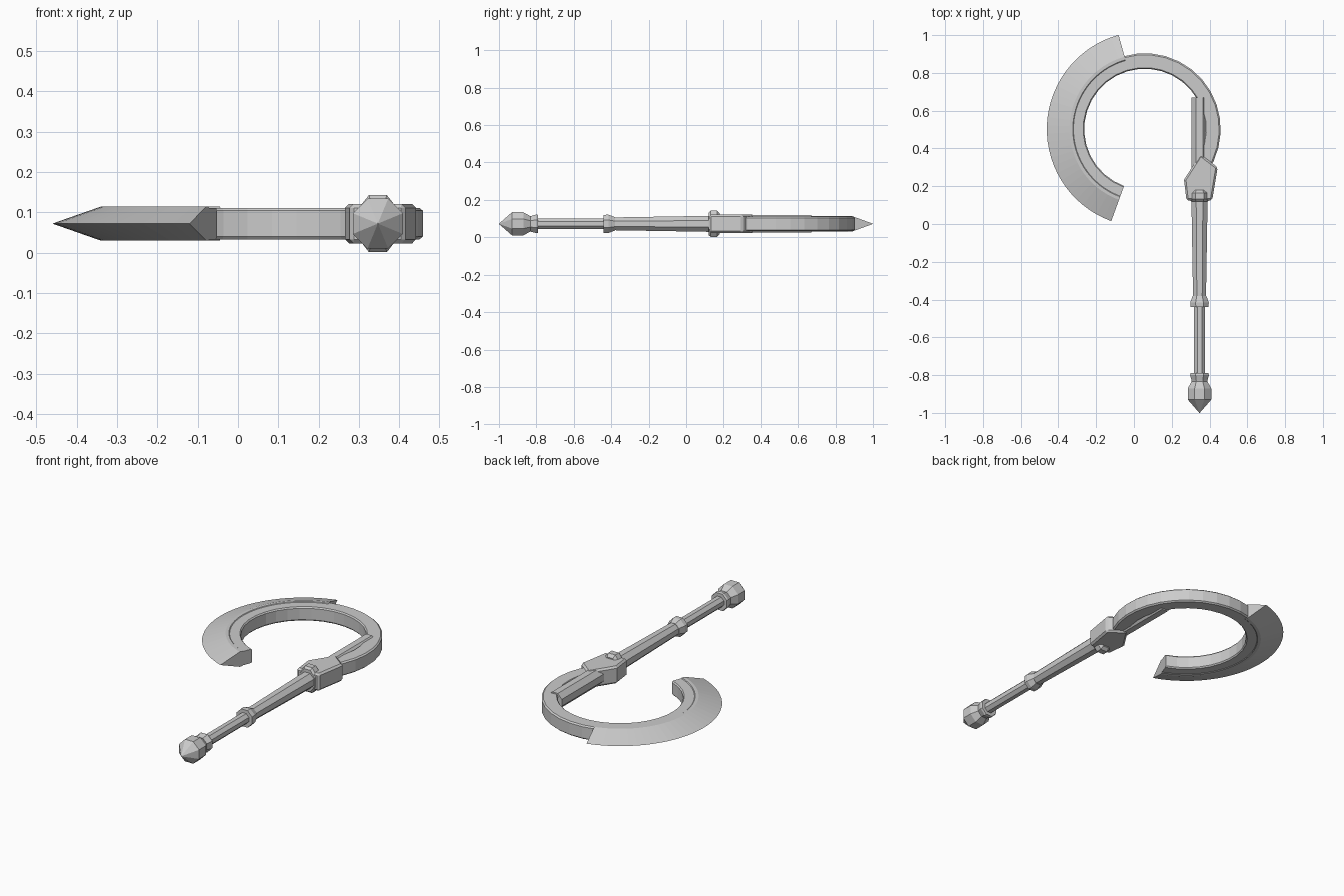
import bpy
import bmesh
from math import cos, sin, pi, radians

if "Cube" in bpy.data.objects:
    bpy.data.objects.remove(bpy.data.objects["Cube"])

AXIS_X, MID_Z = 0.347, 0.072      # handle axis and mid-plane
RING_X, RING_Y = 0.057, 0.502     # centre of the hook

steel = bpy.data.materials.new("grey steel")
steel.use_nodes = True
GREY = (0.6, 0.6, 0.6, 1)
steel.diffuse_color = GREY
steel.node_tree.nodes["Principled BSDF"].inputs["Base Color"].default_value = GREY


def loft(name, sections, bevel=0):
    """Skin a list of equal-sized closed sections and cap both ends."""
    bm = bmesh.new()
    rows = [[bm.verts.new(p) for p in s] for s in sections]
    n = len(rows[0])
    for a, b in zip(rows, rows[1:]):
        for i in range(n):
            j = (i + 1) % n
            bm.faces.new((a[i], a[j], b[j], b[i]))
    bm.faces.new(rows[0])
    bm.faces.new(rows[-1])
    bmesh.ops.remove_doubles(bm, verts=bm.verts, dist=0.0001)
    bmesh.ops.recalc_face_normals(bm, faces=bm.faces)
    mesh = bpy.data.meshes.new(name)
    bm.to_mesh(mesh)
    bm.free()
    mesh.materials.append(steel)
    obj = bpy.data.objects.new(name, mesh)
    bpy.context.collection.objects.link(obj)
    if bevel:
        mod = obj.modifiers.new("edge_bevel", "BEVEL")
        mod.width = bevel
        mod.segments = 1
        mod.limit_method = "ANGLE"
        mod.angle_limit = radians(40)
    return obj


def turned(name, profile, squash=1):
    """Eight-sided part along the handle from (y, half width) pairs."""
    sections = []
    for y, r in profile:
        rad = r / cos(pi / 8)
        sections.append([(AXIS_X + squash * rad * cos(pi / 8 + k * pi / 4), y,
                          MID_Z + rad * sin(pi / 8 + k * pi / 4)) for k in range(8)])
    return loft(name, sections)


def swept(name, section, start, end, steps):
    """Sweep (radius, height) pairs about the hook centre, angles in degrees."""
    sections = []
    for i in range(steps + 1):
        a = radians(start + (end - start) * i / steps)
        sections.append([(RING_X + r * cos(a), RING_Y + r * sin(a), MID_Z + h)
                         for r, h in section])
    return loft(name, sections)


# Handle
turned("pommel", [(-1, 0.001), (-0.93, 0.062), (-0.87, 0.062), (-0.83, 0.04)])
turned("pommel_collar", [(-0.84, 0.04), (-0.825, 0.043), (-0.8, 0.05), (-0.79, 0.047)])
turned("grip", [(-0.81, 0.029), (-0.42, 0.029)])
turned("grip_collar", [(-0.44, 0.048), (-0.415, 0.049), (-0.38, 0.036)])
turned("shaft", [(-0.4, 0.034), (0.14, 0.043)])
turned("spine_bar", [(0.13, 0.046), (0.67, 0.046)], 0.93)
turned("guard_collar", [(0.12, 0.06), (0.132, 0.071), (0.165, 0.071), (0.18, 0.055)], 0.76)

# Angular guard block joining handle and hook
outline = [(0.278, 0.125), (0.265, 0.235), (0.352, 0.37), (0.443, 0.3), (0.414, 0.125)]
loft("guard", [[(x, y, MID_Z + h) for x, y in outline] for h in (-0.049, 0.049)], 0.01)

# Hook ring, chamfered on all four long edges
ring = [(0.32, 0.032), (0.326, 0.039), (0.394, 0.039), (0.402, 0.032)]
swept("hook_ring", ring + [(r, -h) for r, h in reversed(ring)], -36, 250, 26)

# Crescent blade tapering to an outer edge
blade = [(0.376, 0.038), (0.381, 0.042), (0.398, 0.042)]
swept("crescent_blade", blade + [(0.518, 0)] + [(r, -h) for r, h in reversed(blade)],
      105.5, 250, 30)
